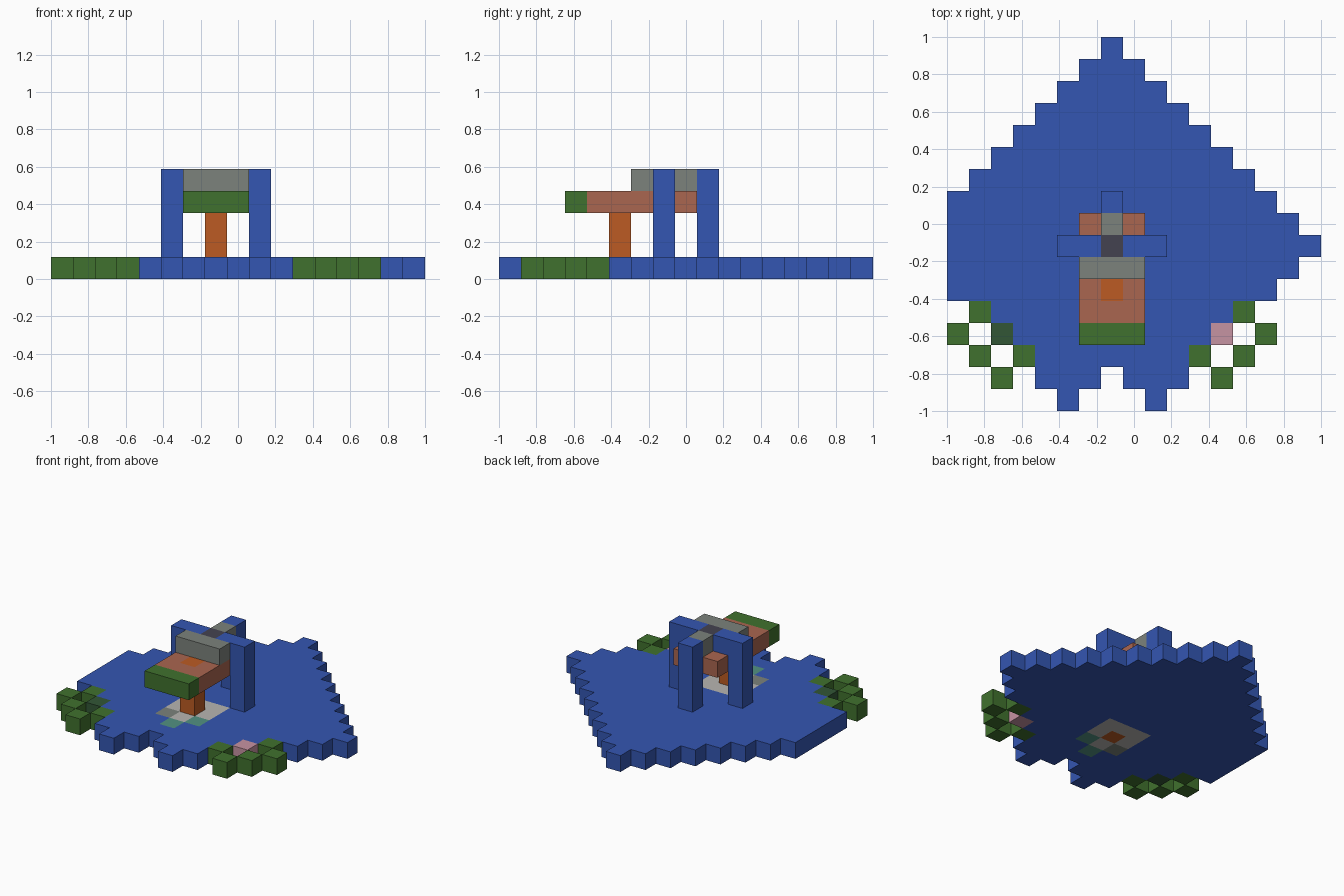
import bpy
import bmesh
from mathutils import Vector

cube = bpy.data.objects.get("Cube")
if cube:
    bpy.data.objects.remove(cube, do_unlink=True)

N = 17            # blocks along the longest side
U = 2 / N         # block size


def material(name, rgb):
    """Flat material from 0-255 display values."""
    lin = [((c / 255 + 0.055) / 1.055) ** 2.4 for c in rgb] + [1]
    m = bpy.data.materials.new(name)
    m.use_nodes = True
    m.diffuse_color = lin
    bsdf = next(n for n in m.node_tree.nodes if n.type == 'BSDF_PRINCIPLED')
    bsdf.inputs["Base Color"].default_value = lin
    bsdf.inputs["Roughness"].default_value = 0.9
    return m


BLUE = material("blue", (52, 86, 178))
GREEN = material("leaf_green", (64, 113, 46))
DARK_GREEN = material("dark_green", (50, 86, 54))
PINK = material("pink", (198, 147, 162))
BROWN = material("clay_brown", (170, 102, 80))
ORANGE = material("orange", (188, 91, 35))
GREY = material("grey", (124, 130, 124))
CHARCOAL = material("charcoal", (68, 66, 80))
PALE = material("pale_grey", (184, 182, 178))
TEAL = material("teal", (82, 146, 130))

parts = {}        # name -> (cells, material)
taken = {}        # cell -> part name


def box(x0, x1, y0, y1, z0=0, z1=0):
    """All block positions in an inclusive range."""
    return [(x, y, z) for x in range(x0, x1 + 1)
            for y in range(y0, y1 + 1) for z in range(z0, z1 + 1)]


def part(name, mat, cells):
    """Claim the blocks that no earlier part uses."""
    free = [c for c in cells if c not in taken]
    taken.update((c, name) for c in free)
    parts[name] = (free, mat)


# Stem through the base, and the inlaid floor around it
part("stem", ORANGE, box(7, 7, 5, 5, 0, 3))
part("floor_teal_inlay", TEAL, [(7, 3, 0), (8, 4, 0)])
part("floor_grey_inlay", GREY, [(6, 4, 0)])
part("floor", PALE, box(6, 8, 4, 6))

# Stepped base: a pointed back and a forked front
base = []
for y in range(7, N):
    base += box(max(0, y - 9), 23 - y, y, y)
for y, spans in enumerate([((5, 5), (9, 9)), ((4, 6), (8, 10)), ((4, 10),),
                           ((3, 11),), ((2, 12),), ((0, 14),), ((0, 15),)]):
    for a, b in spans:
        base += box(a, b, y, y)
part("base", BLUE, base)

# Checkered leaf clusters at both front corners
cluster = [(0, 3), (1, 4), (1, 2), (2, 1), (3, 2)]
part("right_leaves", GREEN, [(x, y, 0) for x, y in cluster])
part("left_leaves", GREEN, [(14 - x, y, 0) for x, y in cluster])
part("right_leaf_core", DARK_GREEN, [(2, 3, 0)])
part("left_leaf_core", PINK, [(12, 3, 0)])

# Canopy slab with a green front edge
part("canopy_edge", GREEN, box(6, 8, 3, 3, 3, 3))
part("canopy", BROWN, box(6, 8, 4, 8, 3, 3))

# Roof crossbar, hub and spine
part("roof_bar", GREY, box(6, 8, 6, 6, 4, 4))
part("roof_hub", CHARCOAL, [(7, 7, 4)])
part("roof_spine", GREY, [(7, 8, 4)])

# Arch and rear post
part("right_post", BLUE, box(5, 5, 7, 7, 1, 4))
part("left_post", BLUE, box(9, 9, 7, 7, 1, 4))
part("rear_post", BLUE, box(7, 7, 9, 9, 1, 4))
part("arch_beam", BLUE, box(6, 8, 7, 7, 4, 4))


def build(name, cells, mat):
    """Mesh the outer faces of a part's blocks."""
    bm = bmesh.new()
    for cell in cells:
        for axis in range(3):
            for sign in (-1, 1):
                n = Vector((0, 0, 0))
                n[axis] = sign
                if tuple(int(a + b) for a, b in zip(cell, n)) in taken:
                    continue
                s = Vector((0, 0, 0))
                s[(axis + 1) % 3] = 1
                t = n.cross(s)
                mid = Vector(cell) + Vector((.5, .5, .5)) + n / 2
                ring = [mid + (a * s + b * t) / 2
                        for a, b in ((-1, -1), (1, -1), (1, 1), (-1, 1))]
                bm.faces.new([bm.verts.new(p * U - Vector((1, 1, 0)))
                              for p in ring])
    bmesh.ops.remove_doubles(bm, verts=bm.verts, dist=U / 100)
    mesh = bpy.data.meshes.new(name)
    bm.to_mesh(mesh)
    bm.free()
    mesh.materials.append(mat)
    bpy.context.collection.objects.link(bpy.data.objects.new(name, mesh))


for name, (cells, mat) in parts.items():
    build(name, cells, mat)
